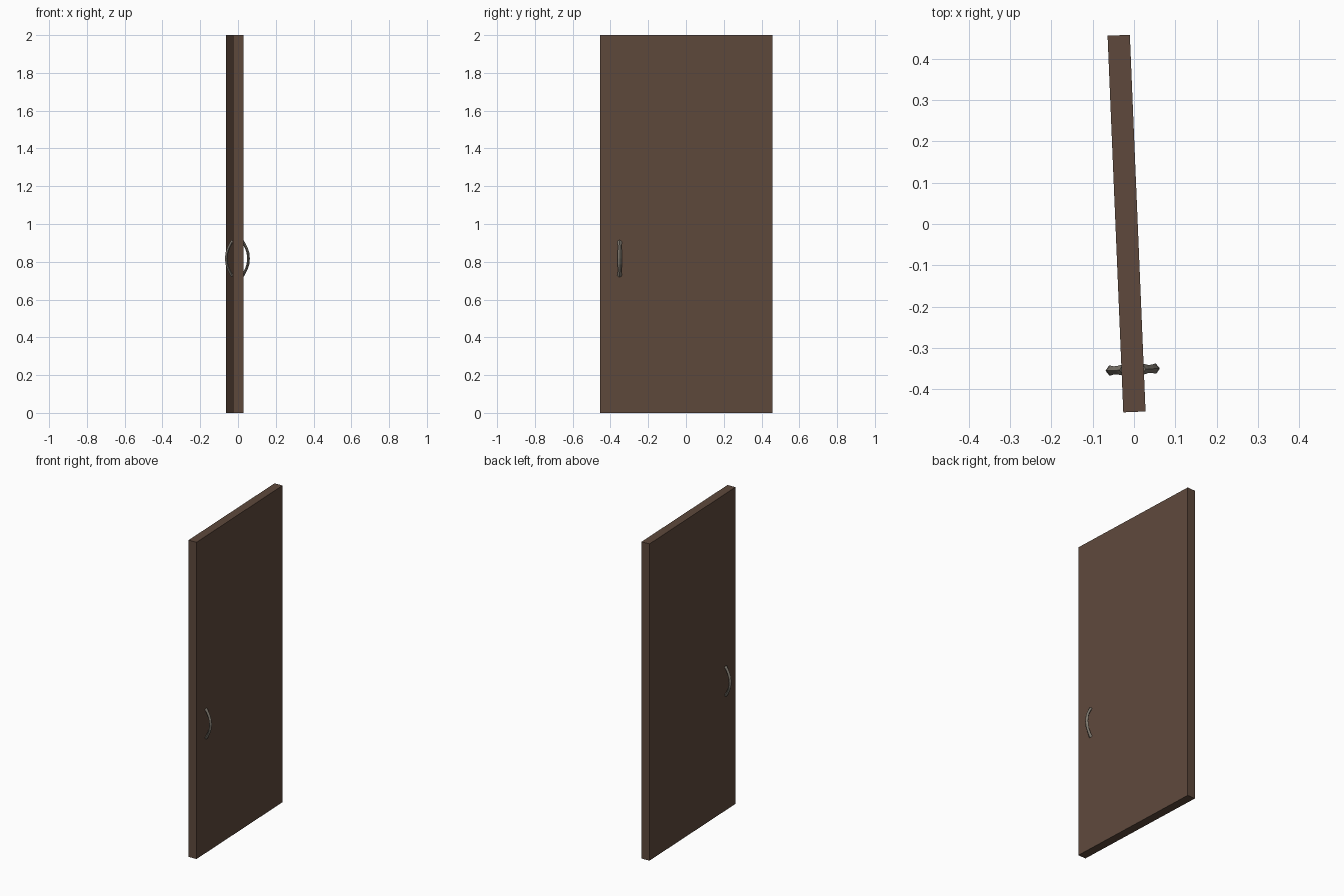
import bpy, bmesh, math
from mathutils import Matrix, Vector

if "Cube" in bpy.data.objects:
    bpy.data.objects.remove(bpy.data.objects["Cube"])

W, T, H = 0.913, 0.054, 2.0          # door width, thickness, height
PLACE = Matrix.Translation((-0.018, 0.001, 0)) @ Matrix.Rotation(math.radians(2.39), 4, 'Z')


def material(name, rgb):
    m = bpy.data.materials.new(name)
    m.diffuse_color = (*rgb, 1)
    m.use_nodes = True
    m.node_tree.nodes["Principled BSDF"].inputs["Base Color"].default_value = m.diffuse_color
    return m


wood = material("dark brown wood", (0.112, 0.066, 0.045))
metal = material("aged metal", (0.20, 0.18, 0.15))


def add_object(name, bm, mat):
    bmesh.ops.recalc_face_normals(bm, faces=bm.faces)
    mesh = bpy.data.meshes.new(name)
    bm.to_mesh(mesh)
    bm.free()
    mesh.materials.append(mat)
    ob = bpy.data.objects.new(name, mesh)
    bpy.context.collection.objects.link(ob)
    ob.matrix_world = PLACE
    return ob


# Door slab
bm = bmesh.new()
bmesh.ops.create_cube(bm, size=1, matrix=Matrix.Translation((0, 0, H / 2)) @ Matrix.Diagonal((T, W, H, 1)))
add_object("door_panel", bm, wood)


# Bowed pull handle: a ridged band swept along an arch; side is +1 or -1
def handle(name, side):
    # distance from face, height from centre, half width
    half = [(-0.003, 0.093, 0.013), (0.004, 0.083, 0.012), (0.010, 0.071, 0.010),
            (0.019, 0.053, 0.010), (0.027, 0.030, 0.012)]
    path = half + [(0.030, 0.0, 0.012)] + [(d, -z, w) for d, z, w in reversed(half)]
    section = [(0, 0.009), (1, 0), (0.6, -0.005), (-0.6, -0.005), (-1, 0)]
    bm = bmesh.new()
    rings = []
    for i, (d, z, w) in enumerate(path):
        a, b = path[max(i - 1, 0)], path[min(i + 1, len(path) - 1)]
        t = Vector((b[0] - a[0], b[1] - a[1])).normalized()
        n = Vector((-t.y, t.x))      # outward normal of the arch
        rings.append([bm.verts.new((side * (T / 2 + d + n.x * o), -0.354 + w * s, 0.817 + z + n.y * o))
                      for s, o in section])
    k = len(section)
    for r, q in zip(rings, rings[1:]):
        for j in range(k):
            bm.faces.new((r[j], r[(j + 1) % k], q[(j + 1) % k], q[j]))
    bm.faces.new(rings[0])
    bm.faces.new(rings[-1])
    add_object(name, bm, metal)


handle("right_handle", 1)
handle("left_handle", -1)
